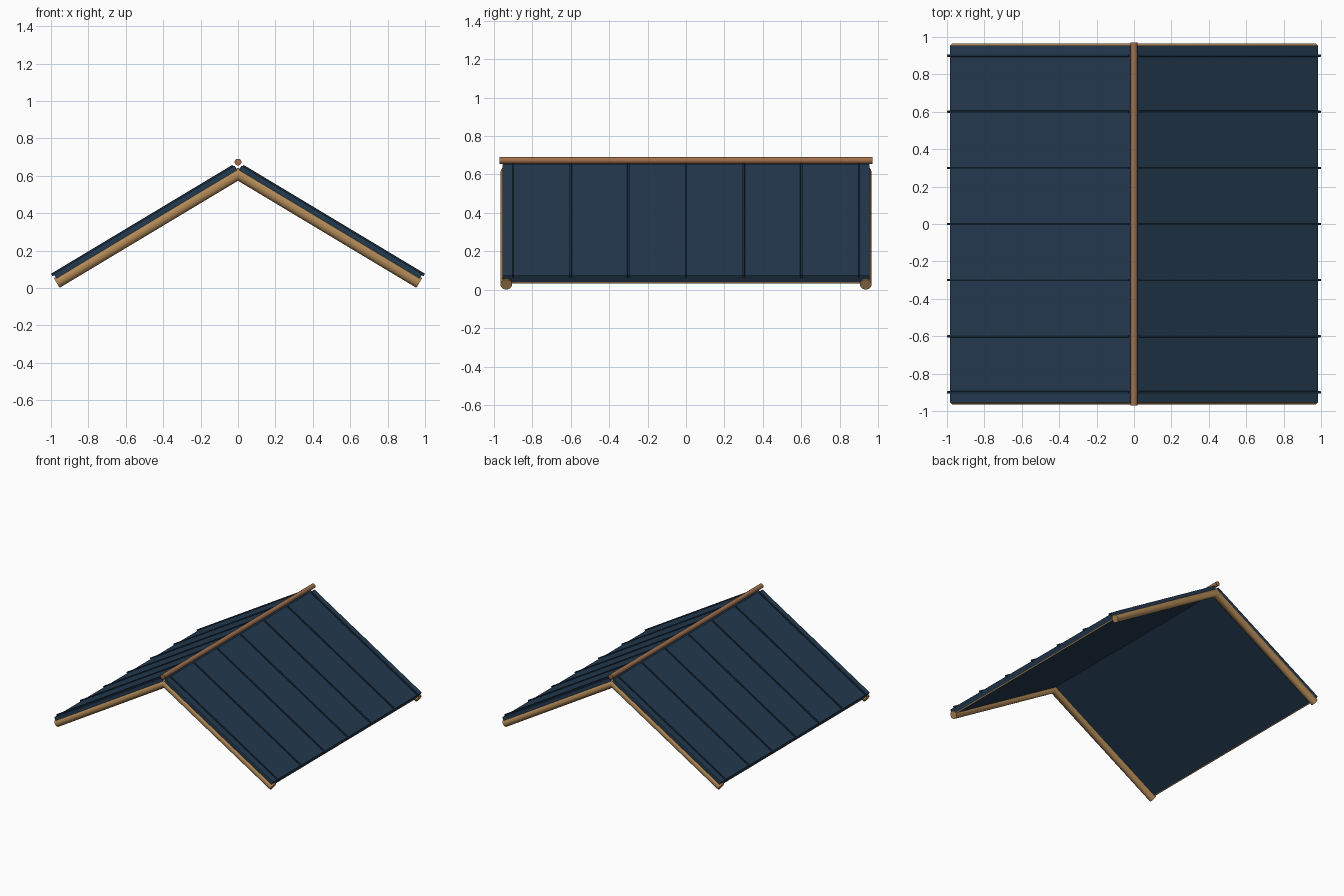
import bpy, bmesh, math
from mathutils import Matrix

if "Cube" in bpy.data.objects:
    bpy.data.objects.remove(bpy.data.objects["Cube"])

SLOPE = math.atan(0.6)
APEX = 0.608  # height where the rafter centrelines meet

# local frame of the right slope: x runs down the slope, z is its outward normal
FRAME = Matrix.Translation((0, 0, APEX)) @ Matrix.Rotation(SLOPE, 4, 'Y')


def material(name, rgb):
    m = bpy.data.materials.new(name)
    m.diffuse_color = (*rgb, 1)
    m.use_nodes = True
    m.node_tree.nodes["Principled BSDF"].inputs["Base Color"].default_value = m.diffuse_color
    return m


NAVY = material("navy_roofing", (0.017, 0.043, 0.08))
DARK = material("dark_seam", (0.010, 0.026, 0.048))
WOOD = material("light_wood", (0.44, 0.25, 0.095))
RIDGE = material("ridge_wood", (0.36, 0.165, 0.075))


def finish(name, bm, mat, mirror=True, smooth=False, bevel=0):
    me = bpy.data.meshes.new(name)
    bm.to_mesh(me)
    bm.free()
    ob = bpy.data.objects.new(name, me)
    bpy.context.collection.objects.link(ob)
    me.materials.append(mat)
    if bevel:
        b = ob.modifiers.new("bevel", 'BEVEL')
        b.width, b.segments = bevel, 2
    if mirror:
        ob.modifiers.new("mirror", 'MIRROR').use_clip = False
    if smooth:
        bpy.ops.object.select_all(action='DESELECT')
        ob.select_set(True)
        bpy.context.view_layer.objects.active = ob
        bpy.ops.object.shade_smooth_by_angle(angle=math.radians(40))
    return ob


def slope_box(name, s, y, d, mat, bevel=0):
    """Box on the right slope (s along slope, d along normal), mirrored to the left."""
    bm = bmesh.new()
    size = [b - a for a, b in (s, y, d)]
    mid = [(a + b) / 2 for a, b in (s, y, d)]
    m = FRAME @ Matrix.Translation(mid) @ Matrix.Diagonal((*size, 1))
    bmesh.ops.create_cube(bm, size=1, matrix=m)
    return finish(name, bm, mat, bevel=bevel)


def cylinder(bm, radius, length, matrix):
    bmesh.ops.create_cone(bm, cap_ends=True, segments=24, radius1=radius,
                          radius2=radius, depth=length, matrix=matrix)


# Roof panels and the thin wooden eave strips
slope_box("roof_panel", (-0.008, 1.119), (-0.955, 0.955), (0.004, 0.05), NAVY, 0.004)
slope_box("eave_strip", (1.112, 1.1195), (-0.93, 0.93), (0.001, 0.009), WOOD)

# Raised seams running down each slope
for i in range(-3, 4):
    y = i * 0.3
    slope_box(f"roof_seam_{i + 4}", (0.0, 1.131), (y - 0.006, y + 0.006),
              (0.042, 0.058), DARK, 0.002)

# Round gable rafters, mitred at the ridge
for name, y in (("front_rafter", -0.935), ("back_rafter", 0.935)):
    bm = bmesh.new()
    cylinder(bm, 0.03, 1.18, FRAME @ Matrix.Translation((0.54, y, 0))
             @ Matrix.Rotation(math.pi / 2, 4, 'Y'))
    bmesh.ops.bisect_plane(bm, geom=bm.verts[:] + bm.edges[:] + bm.faces[:],
                           plane_co=(0, 0, 0), plane_no=(1, 0, 0), clear_inner=True)
    finish(name, bm, WOOD, smooth=True)

# Ridge pole
bm = bmesh.new()
cylinder(bm, 0.018, 1.94, Matrix.Translation((0, 0, 0.673))
         @ Matrix.Rotation(math.pi / 2, 4, 'X'))
finish("ridge_pole", bm, RIDGE, mirror=False, smooth=True)
